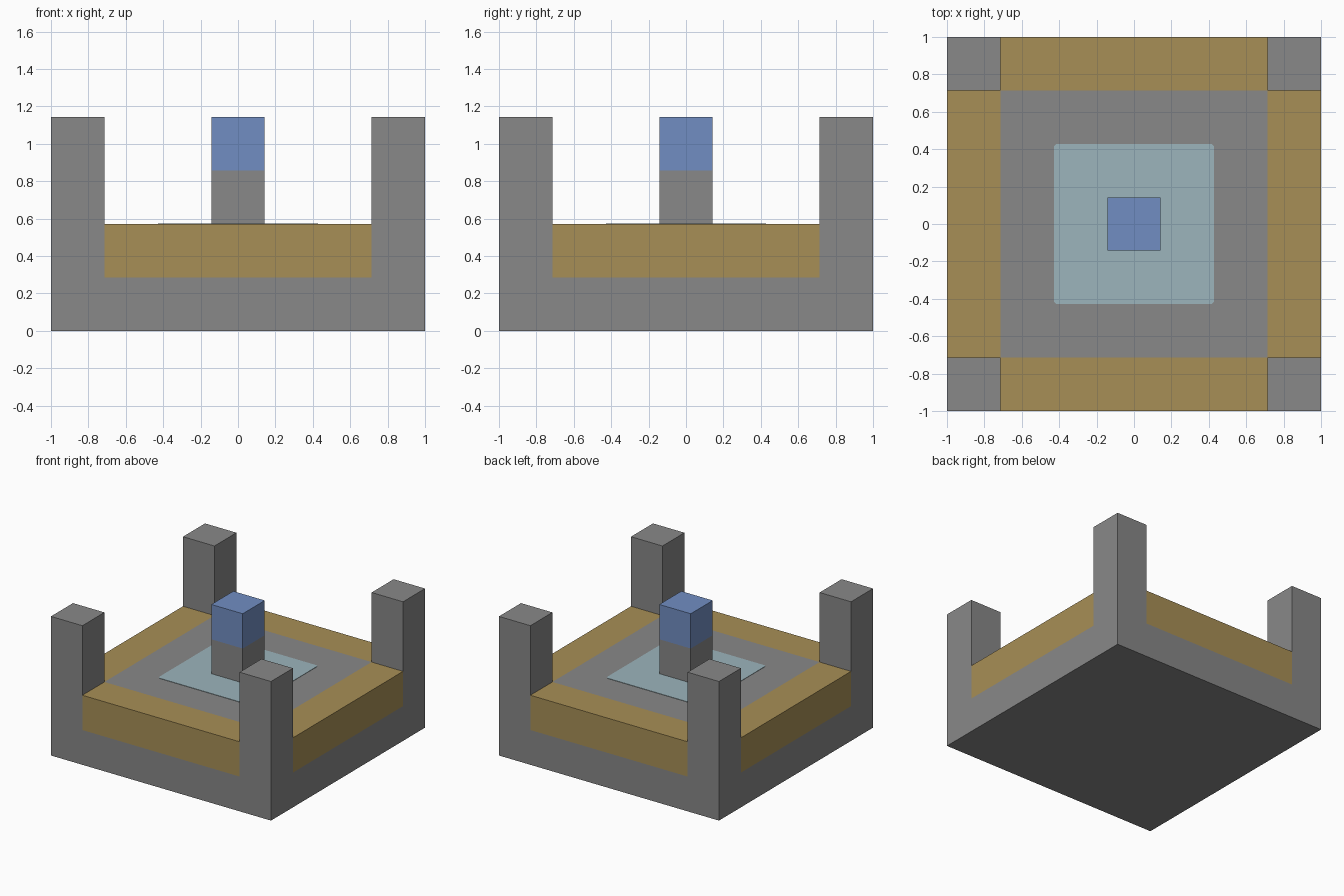
import bpy
import bmesh
from mathutils import Matrix, Vector

old = bpy.data.objects.get("Cube")
if old:
    bpy.data.objects.remove(old, do_unlink=True)

U = 1 / 7            # building module
POST = 2 * U         # post and beam width
IN = 1 - POST        # inner edge of the posts
DECK = 4 * U         # deck height
TOP = 8 * U          # full height


def material(name, rgb):
    m = bpy.data.materials.new(name)
    m.use_nodes = True
    m.diffuse_color = (*rgb, 1)
    m.node_tree.nodes["Principled BSDF"].inputs["Base Color"].default_value = (*rgb, 1)
    return m


stone = material("grey stone", (0.246, 0.246, 0.246))
wood = material("tan wood", (0.39, 0.275, 0.093))
water = material("pale water", (0.333, 0.462, 0.503))
blue = material("blue", (0.165, 0.27, 0.54))


def box_mesh(lo, hi):
    bm = bmesh.new()
    lo, hi = Vector(lo), Vector(hi)
    bmesh.ops.create_cube(bm, size=1, matrix=Matrix.Translation((lo + hi) / 2)
                          @ Matrix.Diagonal((*(hi - lo), 1)))
    return bm


def finish(bm, name, mat):
    bmesh.ops.recalc_face_normals(bm, faces=bm.faces[:])
    me = bpy.data.meshes.new(name)
    bm.to_mesh(me)
    bm.free()
    me.materials.append(mat)
    ob = bpy.data.objects.new(name, me)
    bpy.context.collection.objects.link(ob)
    return ob


# Stone base: slab cut in a three by three pattern, posts and deck pulled up
bm = box_mesh((-1, -1, 0), (1, 1, POST))
for axis in ((1, 0, 0), (0, 1, 0)):
    for side in (-IN, IN):
        bmesh.ops.bisect_plane(bm, geom=bm.verts[:] + bm.edges[:] + bm.faces[:],
                               plane_co=Vector(axis) * side, plane_no=axis)
tops = [f for f in bm.faces if f.normal.z > 0.5]
for f in tops:
    c = f.calc_center_median()
    outer = (abs(c.x) > IN) + (abs(c.y) > IN)
    if outer == 1:
        continue
    height = TOP if outer == 2 else DECK
    new = bmesh.ops.extrude_discrete_faces(bm, faces=[f])["faces"]
    bmesh.ops.translate(bm, verts=new[0].verts[:], vec=(0, 0, height - POST))
finish(bm, "stone_base_with_posts", stone)

# Wooden beams filling the gaps between the posts
for name, s in (("front", -1), ("back", 1)):
    y = sorted((s, s * IN))
    finish(box_mesh((-IN, y[0], POST), (IN, y[1], DECK)), name + "_beam", wood)
for name, s in (("right", -1), ("left", 1)):
    x = sorted((s, s * IN))
    finish(box_mesh((x[0], -IN, POST), (x[1], IN, DECK)), name + "_beam", wood)

# Shallow pool plate with softened corners
P = 3 * U
bm = box_mesh((-P, -P, DECK - 0.003), (P, P, DECK + 0.003))
upright = [e for e in bm.edges if abs(e.verts[0].co.z - e.verts[1].co.z) > 0.001]
bmesh.ops.bevel(bm, geom=upright, offset=0.02, segments=3, profile=0.5, affect="EDGES")
finish(bm, "pool", water)

# Central pillar and its coloured block
finish(box_mesh((-U, -U, DECK), (U, U, 6 * U)), "pillar", stone)
finish(box_mesh((-U, -U, 6 * U), (U, U, TOP)), "pillar_cap", blue)
